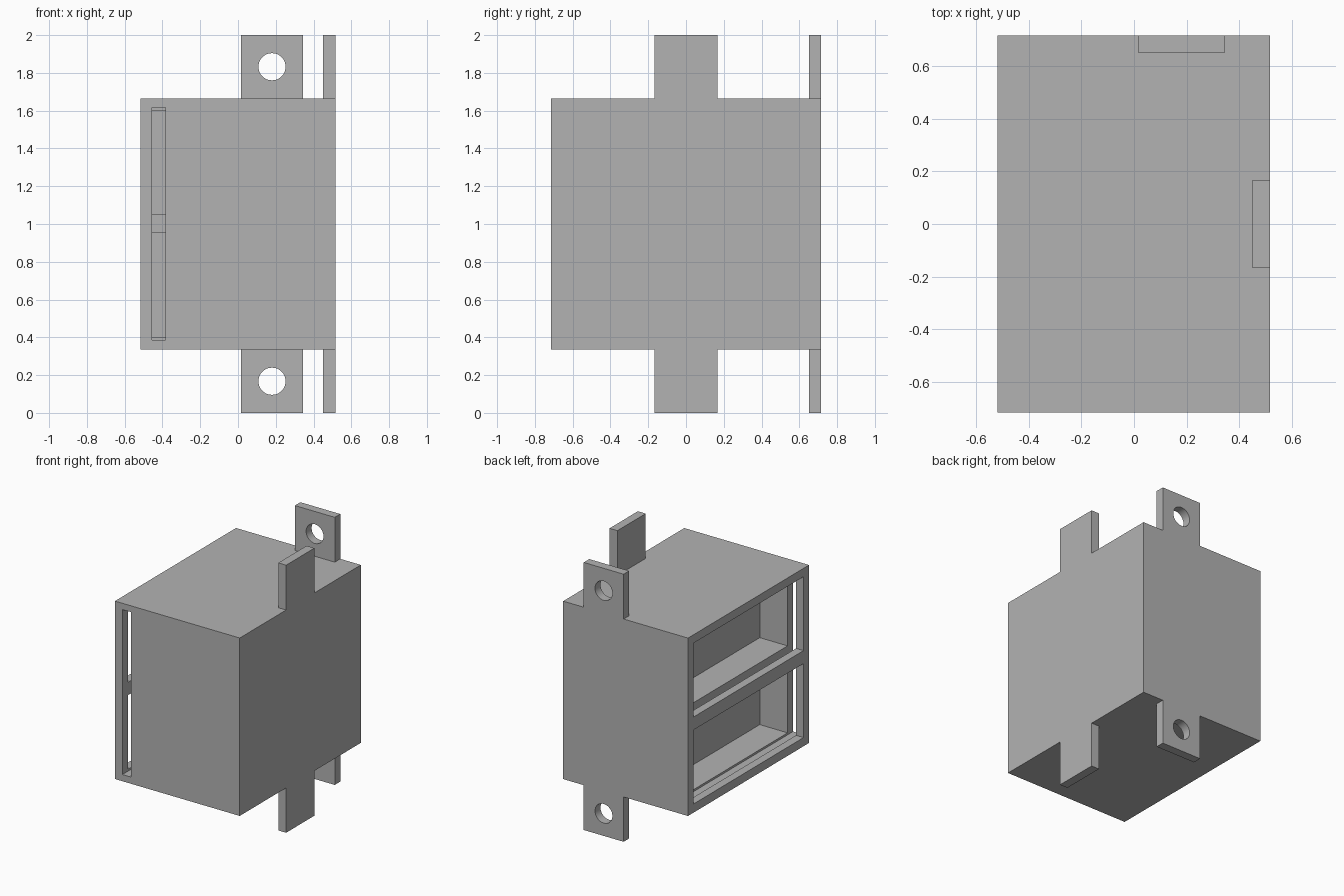
import bpy
from mathutils import Vector

cube = bpy.data.objects.get("Cube")
if cube:
    bpy.data.objects.remove(cube, do_unlink=True)

grey = bpy.data.materials.new("plain grey")
grey.use_nodes = True
GREY = (0.45, 0.45, 0.45, 1)
grey.diffuse_color = GREY
grey.node_tree.nodes["Principled BSDF"].inputs["Base Color"].default_value = GREY

# Main dimensions
LEFT, RIGHT, DEPTH = -0.517, 0.515, 0.715
LOW, HIGH, TOP = 0.335, 1.665, 2.0
WALL = 0.065


def box(name, low, high):
    """Box between two opposite corners."""
    low, high = Vector(low), Vector(high)
    bpy.ops.mesh.primitive_cube_add(size=1, location=(low + high) / 2)
    ob = bpy.context.object
    ob.name = name
    ob.scale = high - low
    bpy.ops.object.transform_apply(location=False, rotation=False, scale=True)
    ob.data.materials.append(grey)
    return ob


def cut(target, cutter):
    """Subtract a cutter, then discard it."""
    cutter.hide_render = True
    mod = target.modifiers.new("cut", "BOOLEAN")
    mod.operation = "DIFFERENCE"
    mod.solver = "EXACT"
    mod.object = cutter
    bpy.context.view_layer.objects.active = target
    bpy.ops.object.modifier_apply(modifier=mod.name)
    bpy.data.objects.remove(cutter, do_unlink=True)


# Housing with two compartments open on one side
housing = box("housing", (LEFT, -DEPTH, LOW), (RIGHT, DEPTH, HIGH))
inner = DEPTH - WALL
for z0, z1 in ((0.4, 0.953), (1.05, 1.602)):
    cut(housing, box("compartment_cutter", (-0.8, -inner, z0), (-0.155, inner, z1)))

# Slot for a sliding panel, entered from the front
cut(housing, box("slot_cutter", (-0.455, -1, 0.385), (-0.385, inner - 0.01, 1.618)))

# Mounting tabs above and below
for side, z0, z1 in (("upper", HIGH, TOP), ("lower", 0, LOW)):
    box(side + "_side_tab", (RIGHT - WALL, -0.167, z0), (RIGHT, 0.167, z1))
    back_tab = box(side + "_back_tab", (0.015, inner, z0), (0.345, DEPTH, z1))
    bpy.ops.mesh.primitive_cylinder_add(
        vertices=32, radius=0.072, depth=0.4,
        location=(0.18, DEPTH, (z0 + z1) / 2), rotation=(1.570796, 0, 0))
    hole = bpy.context.object
    hole.data.materials.append(grey)
    cut(back_tab, hole)
    bpy.ops.object.select_all(action="DESELECT")
    back_tab.select_set(True)
    bpy.context.view_layer.objects.active = back_tab
    bpy.ops.object.shade_smooth_by_angle()
